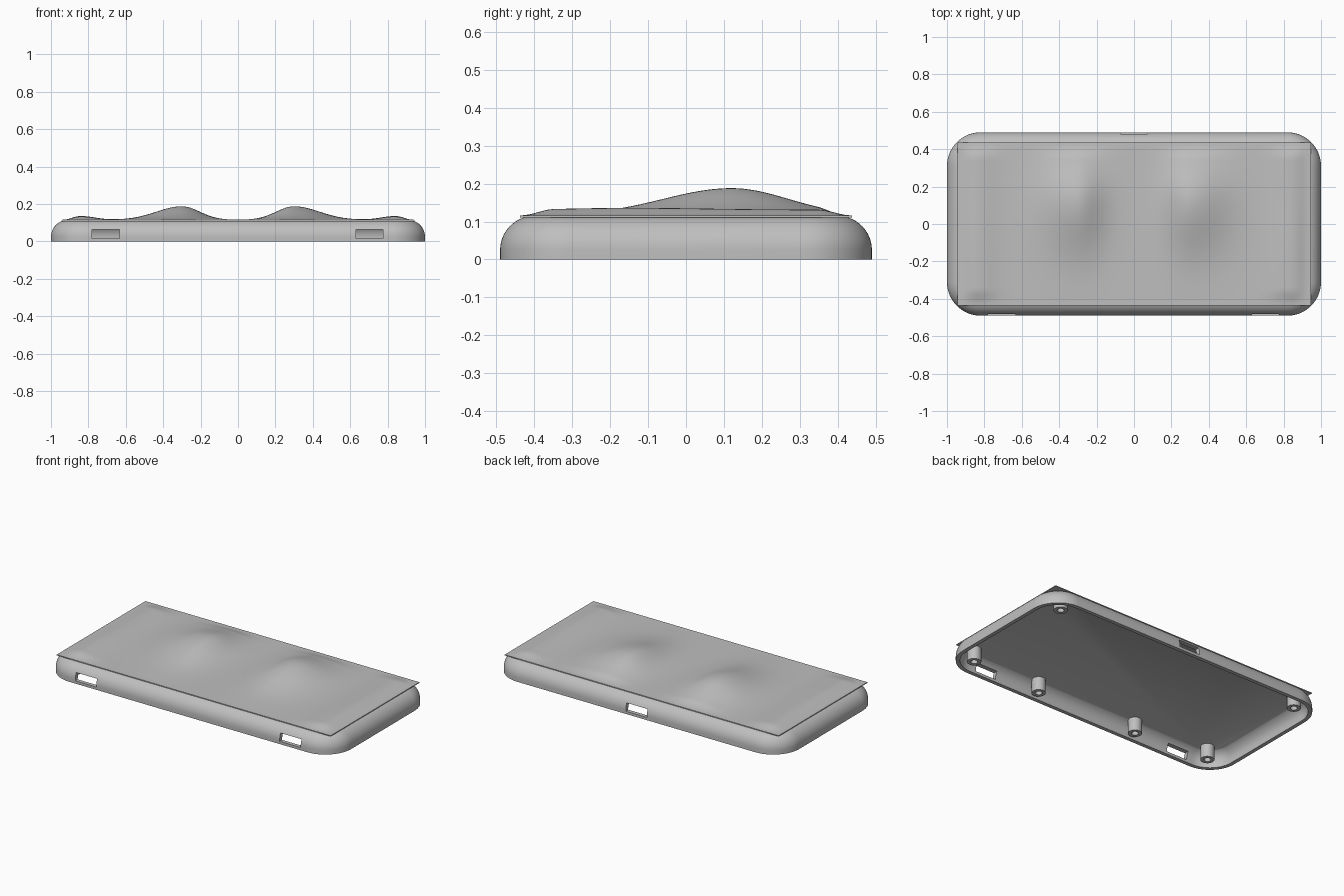
import bpy, bmesh, math
from mathutils import Matrix

cube = bpy.data.objects.get("Cube")
if cube:
    bpy.data.objects.remove(cube, do_unlink=True)

grey = bpy.data.materials.new("plain grey")
grey.use_nodes = True
GREY = (0.52, 0.52, 0.52, 1)
grey.diffuse_color = GREY
grey.node_tree.nodes["Principled BSDF"].inputs["Base Color"].default_value = GREY

HALF_X, HALF_Y, CORNER = 1.0, 0.49, 0.18
TOP, WALL = 0.11, 0.024


def make_object(name, bm, smooth=True):
    bmesh.ops.recalc_face_normals(bm, faces=bm.faces[:])
    mesh = bpy.data.meshes.new(name)
    bm.to_mesh(mesh)
    bm.free()
    mesh.materials.append(grey)
    obj = bpy.data.objects.new(name, mesh)
    bpy.context.collection.objects.link(obj)
    if smooth:
        select(obj)
        bpy.ops.object.shade_smooth_by_angle(angle=math.radians(30))
    return obj


def select(obj):
    bpy.ops.object.select_all(action='DESELECT')
    obj.select_set(True)
    bpy.context.view_layer.objects.active = obj


def rounded_ring(bm, inset, z, steps=16):
    """Rounded rectangle of vertices, shrunk by inset."""
    r = CORNER - inset
    ring = []
    for quarter, (sx, sy) in enumerate([(1, 1), (-1, 1), (-1, -1), (1, -1)]):
        for i in range(steps + 1):
            a = math.pi / 2 * (quarter + i / steps)
            ring.append(bm.verts.new((sx * (HALF_X - CORNER) + r * math.cos(a),
                                      sy * (HALF_Y - CORNER) + r * math.sin(a), z)))
    return ring


def bridge(bm, a, b):
    n = len(a)
    for i in range(n):
        bm.faces.new((a[i], a[(i + 1) % n], b[(i + 1) % n], b[i]))


def rounded_profile(inset, start, radius, top, steps=10):
    """Upright wall that curves inwards up to the given height."""
    end = math.asin((top - start) / radius)
    pts = [(inset, 0.0)]
    for i in range(steps + 1):
        a = end * i / steps
        pts.append((inset + radius * (1 - math.cos(a)), start + radius * math.sin(a)))
    return pts


# Hollow case, open underneath
bm = bmesh.new()
outer = [rounded_ring(bm, *p) for p in rounded_profile(0, 0.025, 0.09, TOP)]
inner = [rounded_ring(bm, *p) for p in rounded_profile(WALL, 0.02, 0.08, TOP - 0.018)]
for rings in (outer, inner):
    for a, b in zip(rings, rings[1:]):
        bridge(bm, a, b)
    bm.faces.new(rings[-1])
bridge(bm, outer[0], inner[0])
case = make_object("case_shell", bm, smooth=False)

# Port openings: two in the front wall, one in the back wall
bm = bmesh.new()
for x, y in [(-0.707, -HALF_Y), (0.703, -HALF_Y), (0, HALF_Y)]:
    bmesh.ops.create_cube(bm, size=1, matrix=Matrix.Translation((x, y, 0.041))
                          @ Matrix.Diagonal((0.145, 0.14, 0.048, 1)))
cutter = make_object("port_cutter", bm, smooth=False)
cutter.hide_render = True
cut = case.modifiers.new("ports", 'BOOLEAN')
cut.object, cut.operation, cut.solver = cutter, 'DIFFERENCE', 'EXACT'
select(case)
bpy.ops.object.modifier_apply(modifier=cut.name)
bpy.data.objects.remove(cutter, do_unlink=True)
select(case)
bpy.ops.object.shade_smooth_by_angle(angle=math.radians(30))


# Sculpted top sheet: a palm mound on each half and a low ridge near each end
def bell(v, centre, below, above):
    s = below if v < centre else above
    return math.exp(-((v - centre) / s) ** 2 / 2)


def fade(distance, width):
    t = max(0.0, min(1.0, distance / width))
    return t * t * (3 - 2 * t)


SHEET_X, SHEET_Y, SHEET_Z = 0.945, 0.437, 0.116


def sheet_height(x, y):
    ax = abs(x)
    mound = 0.072 * bell(ax, 0.30, 0.095, 0.135) * bell(y, 0.12, 0.18, 0.15)
    ridge = 0.02 * bell(ax, 0.84, 0.075, 0.045) * (0.75 + 0.25 * bell(y, -0.15, 0.15, 0.2))
    edge = fade(SHEET_X - ax, 0.06) * fade(SHEET_Y - abs(y), 0.09)
    return SHEET_Z + (mound + ridge) * edge


NX, NY = 126, 60
bm = bmesh.new()
bmesh.ops.create_grid(bm, x_segments=NX, y_segments=NY, size=1,
                      matrix=Matrix.Diagonal((SHEET_X, SHEET_Y, 1, 1)))
border = [e for e in bm.edges if e.is_boundary]
skirt = bmesh.ops.extrude_edge_only(bm, edges=border)["geom"]
lower = {v for v in skirt if isinstance(v, bmesh.types.BMVert)}
lower_edges = [e for e in skirt if isinstance(e, bmesh.types.BMEdge)]
for v in bm.verts:
    v.co.z = TOP + 0.001 if v in lower else sheet_height(v.co.x, v.co.y)
bmesh.ops.contextual_create(bm, geom=lower_edges)
make_object("contoured_top", bm)


# Hollow screw posts under the top
def screw_post(name, x, y, radius=0.04, bore=0.02, bottom=0.008, top=TOP - 0.015, sides=32):
    bm = bmesh.new()
    rings = []
    for r, z in [(radius, top), (radius, bottom), (bore, bottom), (bore, top - 0.01)]:
        ring = bmesh.ops.create_circle(bm, segments=sides, radius=r,
                                       matrix=Matrix.Translation((x, y, z)))["verts"]
        rings.append(ring)
    for a, b in zip(rings, rings[1:]):
        bridge(bm, a, b)
    bm.faces.new(rings[0])
    bm.faces.new(rings[-1])
    make_object(name, bm)


for side, s in (("left", 1), ("right", -1)):
    screw_post(f"back_{side}_post", s * 0.86, 0.38)
    screw_post(f"front_{side}_post", s * 0.86, -0.38)
    screw_post(f"middle_{side}_post", s * 0.355, -0.415)
